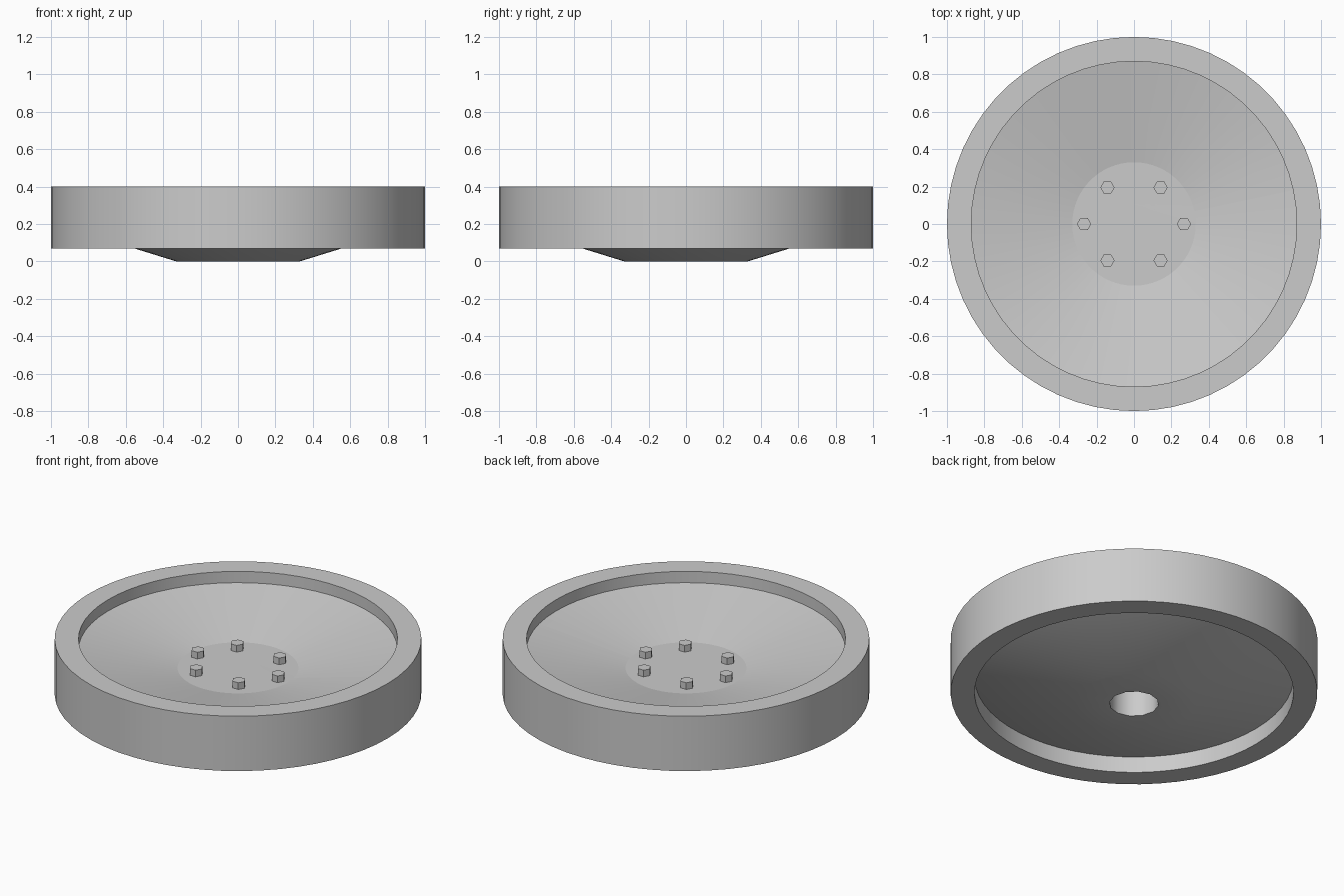
import bpy, bmesh
from math import cos, sin, pi, radians

cube = bpy.data.objects.get("Cube")
if cube:
    bpy.data.objects.remove(cube, do_unlink=True)

metal = bpy.data.materials.new("plain grey metal")
metal.use_nodes = True
GREY = (0.6, 0.6, 0.6, 1)
metal.diffuse_color = GREY
metal.node_tree.nodes["Principled BSDF"].inputs["Base Color"].default_value = GREY


def lathe(name, rings):
    """Closed solid of revolution; each ring is (radius, height, sides)."""
    bm = bmesh.new()
    loops = []
    for r, z, n in rings:
        vs = [bm.verts.new((r * cos(2 * pi * i / n), r * sin(2 * pi * i / n), z))
              for i in range(n)]
        loops.append([bm.edges.new((vs[i], vs[(i + 1) % n])) for i in range(n)])
    for a, b in zip(loops, loops[1:] + loops[:1]):
        bmesh.ops.bridge_loops(bm, edges=a + b)
    bmesh.ops.recalc_face_normals(bm, faces=bm.faces)
    mesh = bpy.data.meshes.new(name)
    bm.to_mesh(mesh)
    bm.free()
    ob = bpy.data.objects.new(name, mesh)
    bpy.context.collection.objects.link(ob)
    mesh.materials.append(metal)
    bpy.ops.object.select_all(action="DESELECT")
    ob.select_set(True)
    bpy.context.view_layer.objects.active = ob
    bpy.ops.object.shade_smooth_by_angle(angle=radians(35))
    return ob


SIDES, BORE = 60, 12

# Flat outer rim band
lathe("rim", [(1, 0.07, SIDES), (1, 0.4, SIDES),
              (0.87, 0.4, SIDES), (0.87, 0.07, SIDES)])

# Dished disc with a flat hub and a twelve-sided bore
lathe("dished_disc", [(0.135, 0, BORE), (0.33, 0, SIDES), (0.87, 0.167, SIDES),
                      (0.87, 0.332, SIDES), (0.33, 0.225, SIDES),
                      (0.135, 0.225, BORE)])

# Six hexagonal bolts around the bore
spots = [(s * 0.267, 0) for s in (-1, 1)]
spots += [(sx * 0.142, sy * 0.195) for sx in (-1, 1) for sy in (-1, 1)]
for i, (x, y) in enumerate(spots):
    bpy.ops.mesh.primitive_cylinder_add(vertices=6, radius=0.038, depth=0.05,
                                        location=(x, y, 0.24),
                                        rotation=(0, 0, radians(30)))
    bolt = bpy.context.object
    bolt.name = f"hub_bolt_{i + 1}"
    bolt.data.materials.append(metal)
